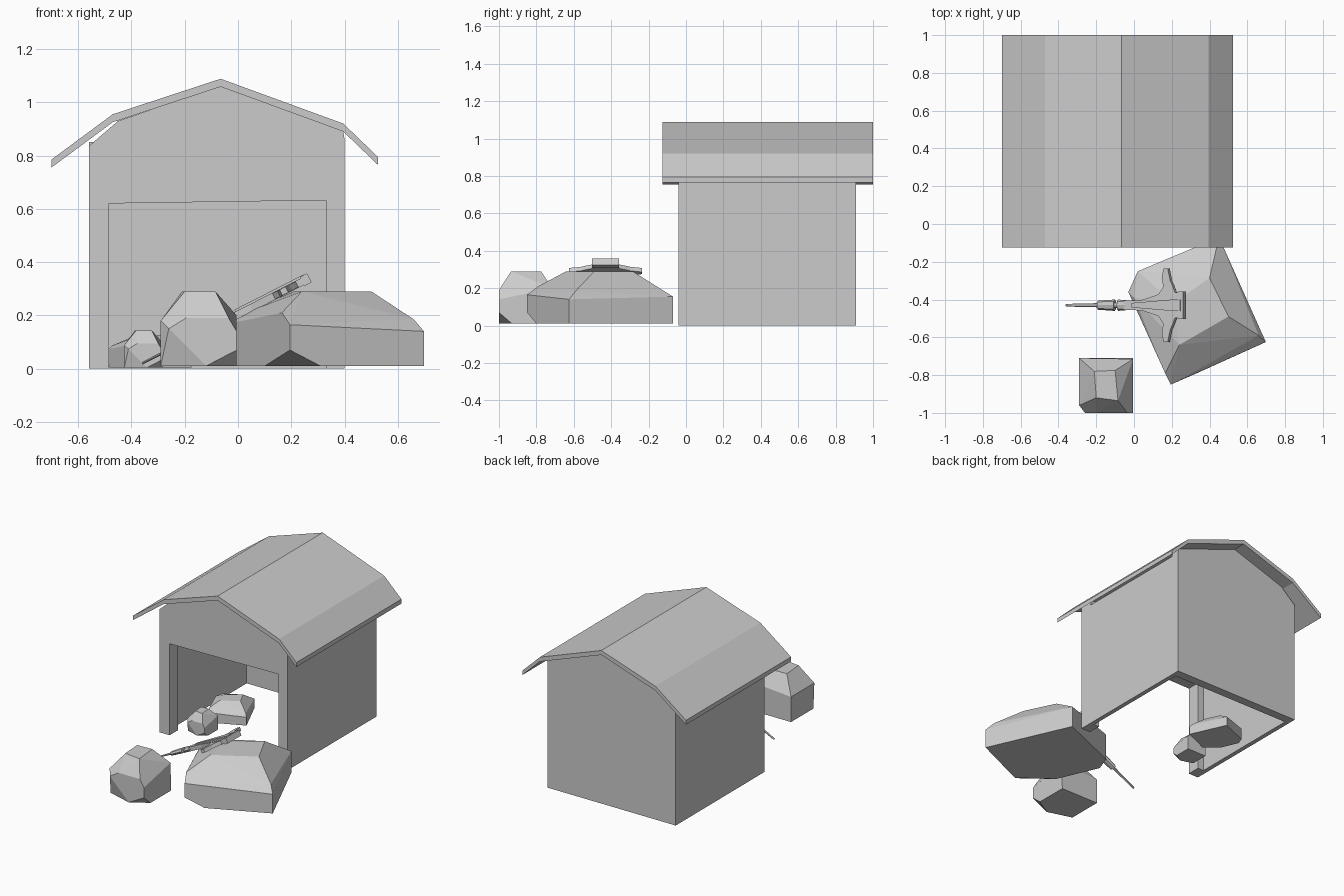
import bpy, bmesh
from math import radians
from mathutils import Matrix, Vector

if "Cube" in bpy.data.objects:
    bpy.data.objects.remove(bpy.data.objects["Cube"])


def finish(bm, name):
    bmesh.ops.recalc_face_normals(bm, faces=bm.faces)
    mesh = bpy.data.meshes.new(name)
    bm.to_mesh(mesh)
    bm.free()
    obj = bpy.data.objects.new(name, mesh)
    bpy.context.collection.objects.link(obj)
    return obj


def extrude(name, points, depth, matrix=Matrix()):
    """Closed outline whose points are 3D, swept along the depth vector."""
    bm = bmesh.new()
    face = bm.faces.new([bm.verts.new(p) for p in points])
    new = bmesh.ops.extrude_face_region(bm, geom=[face])["geom"]
    bmesh.ops.translate(bm, vec=Vector(depth),
                        verts=[v for v in new if isinstance(v, bmesh.types.BMVert)])
    bm.transform(matrix)
    return finish(bm, name)


def wall_slab(name, outline, y0, y1):
    return extrude(name, [(x, y0, z) for x, z in outline], (0, y1 - y0, 0))


def rock(name, points, center=(0, 0, 0), scale=1, target=None):
    """Faceted boulder: hull of a few corners, optionally resized and moved."""
    bm = bmesh.new()
    c = Vector(center)
    t = Vector(target) if target else c
    for p in points:
        bm.verts.new((Vector(p) - c) * scale + t)
    hull = bmesh.ops.convex_hull(bm, input=bm.verts)
    loose = [v for v in bm.verts if not v.link_faces]
    bmesh.ops.delete(bm, geom=loose, context='VERTS')
    bmesh.ops.dissolve_limit(bm, angle_limit=radians(4), verts=bm.verts, edges=bm.edges)
    return finish(bm, name)


# Roof: bent sheet with overhangs
ridge = [(-0.70, 0.785), (-0.47, 0.955), (-0.065, 1.088), (0.395, 0.92), (0.525, 0.795)]
wall_slab("roof", ridge + [(x, z - 0.03) for x, z in reversed(ridge)], -0.125, 1.0)

# Walls: front with doorway, closed back, two thin sides
gable = [(-0.56, 0), (-0.56, 0.835), (-0.45, 0.93), (-0.065, 1.06), (0.395, 0.89), (0.40, 0.86), (0.40, 0)]
door = [(0.33, 0), (0.33, 0.632), (-0.485, 0.62), (-0.485, 0)]
wall_slab("front_wall", gable + door, -0.04, 0.05)
wall_slab("back_wall", gable, 0.85, 0.91)
for name, x0, x1, h in (("left_wall", -0.56, -0.53, 0.85), ("right_wall", 0.37, 0.40, 0.86)):
    wall_slab(name, [(x0, 0), (x1, 0), (x1, h), (x0, h)], 0.05, 0.85)

# Boulders
big = [(0.40, -0.285, 0.29), (0.50, -0.49, 0.29), (0.24, -0.64, 0.29), (0.21, -0.42, 0.29),
       (0.165, -0.79, 0.21), (0.195, -0.85, 0.165), (0.195, -0.85, 0.07), (0.66, -0.59, 0.185),
       (0.698, -0.625, 0.14), (0.698, -0.625, 0.01), (0.45, -0.07, 0.155), (0.45, -0.07, 0.01),
       (0.02, -0.25, 0.19), (-0.03, -0.36, 0.17), (0.02, -0.25, 0.01), (-0.02, -0.36, 0.01),
       (0.10, -0.64, 0.01), (0.31, -0.80, 0.01), (0.0, -0.39, 0.2)]
small = [(-0.21, -0.78, 0.29), (-0.10, -0.775, 0.29), (-0.085, -0.935, 0.29), (-0.20, -0.92, 0.29),
         (-0.26, -1, 0.15), (-0.195, -1, 0.19), (-0.035, -1, 0.19), (-0.005, -1, 0.14),
         (-0.005, -1, 0.07), (-0.12, -1, 0.01), (-0.29, -0.96, 0.18), (-0.29, -0.71, 0.18),
         (-0.29, -0.95, 0.01), (-0.29, -0.71, 0.01), (-0.005, -0.715, 0.2),
         (-0.005, -0.71, 0.01), (-0.005, -0.93, 0.01)]
rock("big_boulder", big)
rock("small_boulder", small)
rock("inner_big_boulder", big, (0.335, -0.46, 0.01), 0.43, (-0.33, 0.41, 0.004))
rock("inner_small_boulder", small, (-0.147, -0.855, 0.01), 0.5, (-0.355, 0.12, 0.004))

# Leaning tool: local x runs along the shaft, tilted up onto the big boulder
tilt = Matrix.Translation((-0.36, -0.43, 0.02)) @ Matrix.Rotation(radians(-27), 4, 'Y')


def plate(name, half, z0, z1):
    """Flat plate mirrored across the shaft axis."""
    pts = half + [(x, -w) for x, w in reversed(half) if w > 0]
    return extrude(name, [(x, w, z0) for x, w in pts], (0, 0, z1 - z0), tilt)


# Shaft and grip sections: start, end, start radius, end radius
for i, (a, b, r0, r1) in enumerate([(0, 0.19, 0.007, 0.011), (0.19, 0.29, 0.024, 0.03),
                                    (0.28, 0.31, 0.015, 0.015), (0.31, 0.36, 0.03, 0.026)]):
    bm = bmesh.new()
    bmesh.ops.create_cone(bm, cap_ends=True, segments=8, radius1=r0, radius2=r1, depth=b - a)
    bm.transform(tilt @ Matrix.Translation(((a + b) / 2, 0, 0))
                 @ Matrix.Diagonal((1, 1, 0.6, 1)) @ Matrix.Rotation(radians(90), 4, 'Y'))
    finish(bm, f"shaft_section_{i}")

plate("tool_body", [(0.35, 0.024), (0.46, 0.028), (0.58, 0.065), (0.70, 0.07)], -0.014, 0.014)
plate("tool_end_block", [(0.675, 0.072), (0.705, 0.072)], -0.018, 0.02)
plate("tool_spine", [(0.40, 0.012), (0.64, 0.03), (0.69, 0.03)], 0.012, 0.022)
# Cross arms
for side, name in ((1, "left_arm"), (-1, "right_arm")):
    arm = [(0.55, 0.05), (0.585, 0.10), (0.575, 0.14), (0.585, 0.195), (0.61, 0.195),
           (0.625, 0.13), (0.64, 0.10), (0.66, 0.05)]
    extrude(name, [(x, side * y, -0.012) for x, y in arm], (0, 0, 0.024), tilt)
